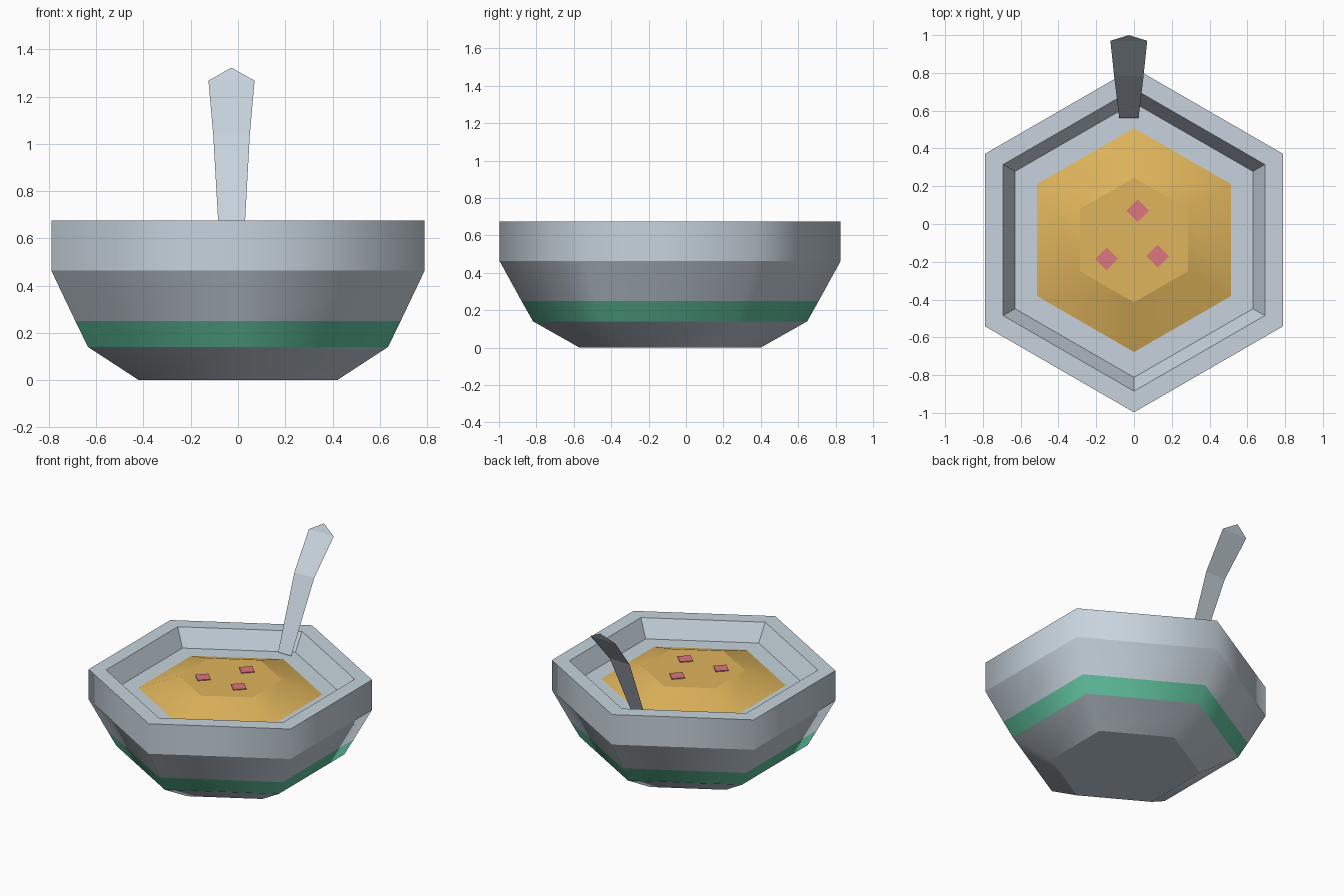
import bpy
import bmesh
from math import cos, sin, pi

cube = bpy.data.objects.get("Cube")
if cube:
    bpy.data.objects.remove(cube, do_unlink=True)

CENTRE_Y = -0.085


def material(name, rgb):
    mat = bpy.data.materials.new(name)
    mat.use_nodes = True
    color = (*rgb, 1)
    mat.diffuse_color = color
    mat.node_tree.nodes["Principled BSDF"].inputs["Base Color"].default_value = color
    return mat


grey = material("pale grey", (0.57, 0.65, 0.72))
green = material("green", (0.12, 0.54, 0.34))
yellow = material("soup yellow", (0.74, 0.46, 0.105))
pink = material("pink", (0.72, 0.18, 0.21))


def finish(bm, name, mats):
    mesh = bpy.data.meshes.new(name)
    bm.to_mesh(mesh)
    bm.free()
    for mat in mats:
        mesh.materials.append(mat)
    obj = bpy.data.objects.new(name, mesh)
    bpy.context.collection.objects.link(obj)
    return obj


def loft(name, profile, mats, sides=6, centre=(0, CENTRE_Y), turn=pi / 6,
         smooth=(), painted=(), base=True):
    """Stack of polygon rings; smooth bands are rounded around, creased between."""
    bm = bmesh.new()
    rings = []
    for radius, z in profile:
        angles = [turn + 2 * pi * i / sides for i in range(sides)]
        rings.append([bm.verts.new((centre[0] + radius * cos(a),
                                    centre[1] + radius * sin(a), z)) for a in angles])
    for band, (low, high) in enumerate(zip(rings, rings[1:])):
        for i in range(sides):
            j = (i + 1) % sides
            face = bm.faces.new((low[i], low[j], high[j], high[i]))
            face.smooth = band in smooth
            face.material_index = int(band in painted)
    bm.faces.new(rings[-1])
    if base:
        bm.faces.new(rings[0][::-1])
    for ring in rings:
        for i in range(sides):
            bm.edges.get((ring[i], ring[(i + 1) % sides])).smooth = False
    return finish(bm, name, mats)


# Bowl with painted stripe, thick rim and inner ledge
loft("bowl",
     [(0.485, 0), (0.733, 0.14), (0.795, 0.25), (0.912, 0.463), (0.912, 0.675),
      (0.80, 0.675), (0.727, 0.555)],
     [grey, green], smooth=(0, 1, 2, 3), painted=(1,))

# Domed soup on the ledge
loft("soup", [(0.593, 0.557), (0.33, 0.652)], [yellow], smooth=(0,), base=False)

# Diamond garnish pieces
for n, spot in enumerate([(0.02, 0.07), (-0.145, -0.185), (0.125, -0.17)], 1):
    loft(f"garnish_{n}", [(0.06, 0.652), (0.06, 0.658)], [pink],
         sides=4, centre=spot, turn=0)

# Bent, thin spoon handle with a pointed end: left x, right x, y, z
bm = bmesh.new()
rows = [(-0.078, 0.024, 0.56, 0.566), (-0.105, 0.05, 0.78, 1.04),
        (-0.125, 0.07, 0.97, 1.267)]
pairs = [[bm.verts.new((x, y, z)) for x in (left, right)] for left, right, y, z in rows]
tip = bm.verts.new((-0.028, 1.0, 1.322))
for (a, b), (c, d) in zip(pairs, pairs[1:]):
    bm.faces.new((a, b, d, c))
bm.faces.new((pairs[-1][0], pairs[-1][1], tip))
finish(bm, "spoon_handle", [grey])
